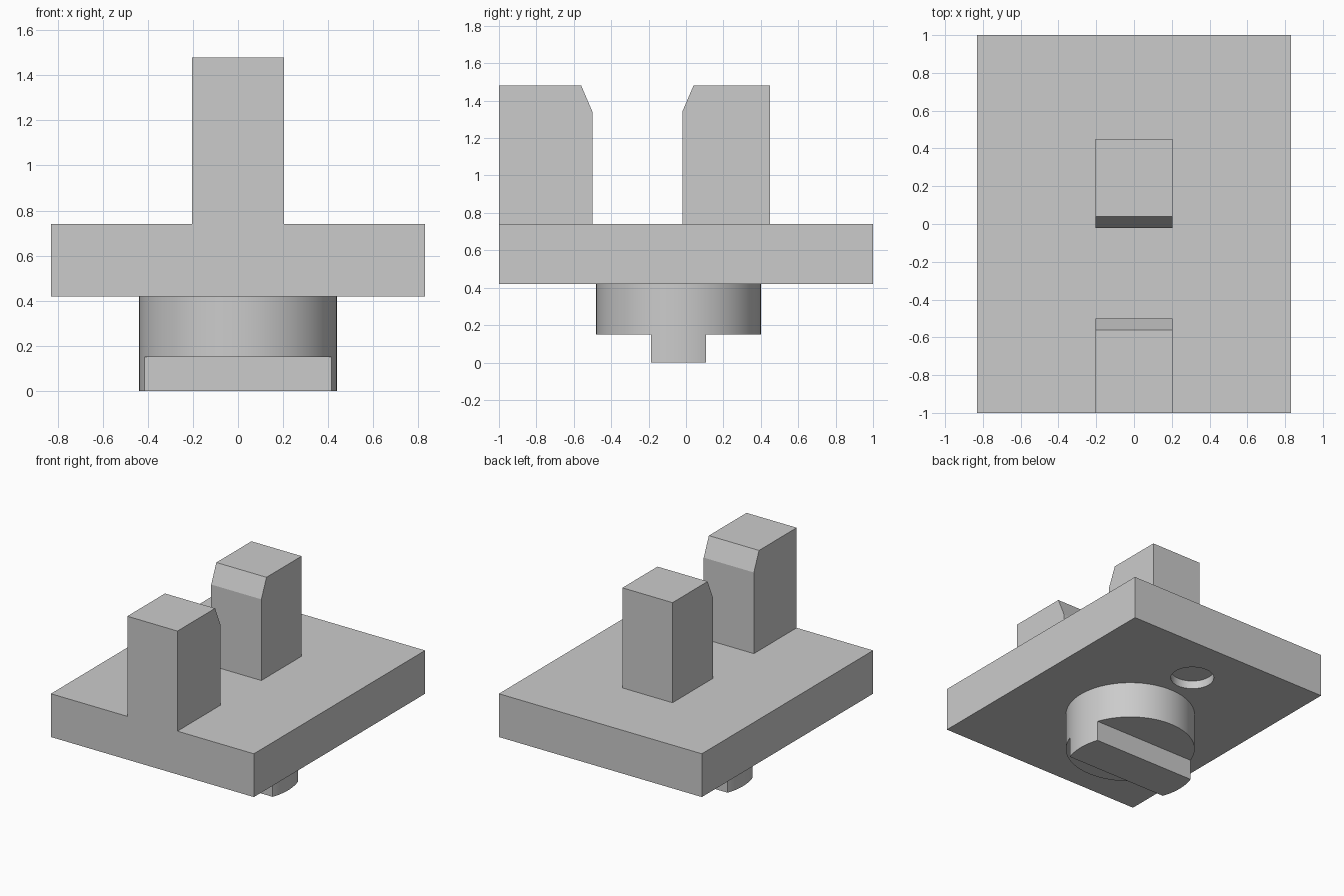
import bpy, bmesh, math
from mathutils import Vector

cube = bpy.data.objects.get("Cube")
if cube:
    bpy.data.objects.remove(cube, do_unlink=True)

grey = bpy.data.materials.new("plain_grey")
grey.use_nodes = True
colour = (0.6, 0.6, 0.6, 1)
grey.diffuse_color = colour
grey.node_tree.nodes["Principled BSDF"].inputs["Base Color"].default_value = colour


def finish(name, bm, smooth=False):
    bmesh.ops.recalc_face_normals(bm, faces=bm.faces)
    mesh = bpy.data.meshes.new(name)
    bm.to_mesh(mesh)
    bm.free()
    obj = bpy.data.objects.new(name, mesh)
    bpy.context.collection.objects.link(obj)
    mesh.materials.append(grey)
    if smooth:
        bpy.ops.object.select_all(action="DESELECT")
        obj.select_set(True)
        bpy.context.view_layer.objects.active = obj
        bpy.ops.object.shade_smooth_by_angle(angle=math.radians(30))
    return obj


def prism(points, offset):
    """Extrude a closed outline by an offset vector."""
    bm = bmesh.new()
    face = bm.faces.new([bm.verts.new(p) for p in points])
    new = bmesh.ops.extrude_face_region(bm, geom=[face], use_keep_orig=True)
    verts = [v for v in new["geom"] if isinstance(v, bmesh.types.BMVert)]
    bmesh.ops.translate(bm, verts=verts, vec=Vector(offset))
    return bm


def cylinder(y, radius, low, high, sides=96):
    ring = [(radius * math.cos(a), y + radius * math.sin(a), low)
            for a in (2 * math.pi * i / sides for i in range(sides))]
    return prism(ring, (0, 0, high - low))


BASE, TOP, POST_TOP = 0.42, 0.74, 1.48
HALF_X, POST_X = 0.83, 0.205
DISC_Y, DISC_R, STEP = -0.04, 0.44, 0.15

# Base plate with a shallow round socket underneath
plate = finish("base_plate", prism(
    [(-HALF_X, -1, BASE), (HALF_X, -1, BASE), (HALF_X, 1, BASE), (-HALF_X, 1, BASE)],
    (0, 0, TOP - BASE)))
cutter = finish("socket_cutter", cylinder(0.62, 0.147, BASE - 0.1, BASE + 0.06))
cutter.hide_render = True
cut = plate.modifiers.new("socket", "BOOLEAN")
cut.operation, cut.solver, cut.object = "DIFFERENCE", "EXACT", cutter
bpy.ops.object.select_all(action="DESELECT")
plate.select_set(True)
bpy.context.view_layer.objects.active = plate
bpy.ops.object.modifier_apply(modifier=cut.name)
bpy.data.objects.remove(cutter, do_unlink=True)
bpy.ops.object.shade_smooth_by_angle(angle=math.radians(30))

# Upright posts, each chamfered on the edge facing the gap
for name, outer, inner in (("front_post", -1, -0.5), ("rear_post", 0.45, -0.02)):
    slope = 0.06 if outer > inner else -0.06
    side = [(outer, TOP), (inner, TOP), (inner, 1.34),
            (inner + slope, POST_TOP), (outer, POST_TOP)]
    finish(name, prism([(-POST_X, y, z) for y, z in side], (2 * POST_X, 0, 0)))

# Round boss below the plate
finish("round_boss", cylinder(DISC_Y, DISC_R, STEP, BASE), smooth=True)

# Driving key: the boss outline trimmed by two parallel flats
key = cylinder(DISC_Y, DISC_R, 0, STEP)
for y, direction in ((-0.187, -1), (0.107, 1)):
    geom = key.verts[:] + key.edges[:] + key.faces[:]
    cut = bmesh.ops.bisect_plane(key, geom=geom, plane_co=(0, y, 0),
                                 plane_no=(0, direction, 0), clear_outer=True)
    edges = [e for e in cut["geom_cut"] if isinstance(e, bmesh.types.BMEdge)]
    bmesh.ops.edgeloop_fill(key, edges=edges)
finish("driving_key", key, smooth=True)
